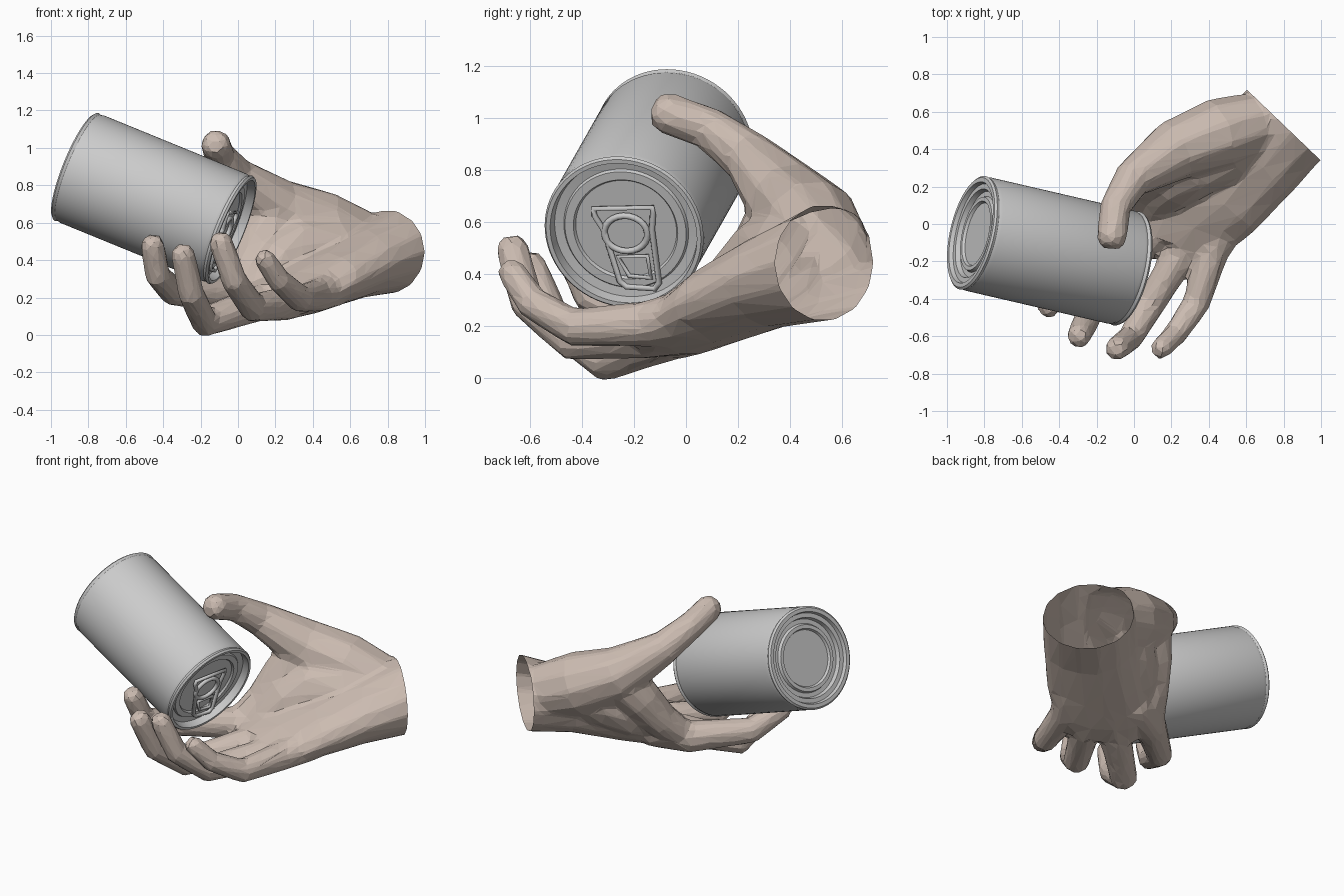
import bpy, bmesh
from math import cos, sin, tau, radians
from mathutils import Vector, Matrix

if "Cube" in bpy.data.objects:
    bpy.data.objects.remove(bpy.data.objects["Cube"])


def add_object(name, data):
    ob = bpy.data.objects.new(name, data)
    bpy.context.collection.objects.link(ob)
    return ob


def loft(bm, rings):
    """Skin a list of equal-sized rings of points and close both ends."""
    vr = [[bm.verts.new(p) for p in ring] for ring in rings]
    n = len(vr[0])
    for a, b in zip(vr, vr[1:]):
        for i in range(n):
            bm.faces.new((a[i], a[(i + 1) % n], b[(i + 1) % n], b[i]))
    bm.faces.new(vr[0][::-1])
    bm.faces.new(vr[-1])


def digit(bm, path, n=10):
    """Tapered tube through (x, y, z, radius) joints with a rounded tip."""
    pts = [(Vector(p[:3]), p[3]) for p in path]
    (p0, _), (p1, r1) = pts[-2:]
    d = (p1 - p0).normalized()
    pts[-1:] = [(p1 - d * r1 * 0.8, r1), (p1 - d * r1 * 0.25, r1 * 0.82), (p1, r1 * 0.4)]
    rings = []
    for i, (p, r) in enumerate(pts):
        t = (pts[min(i + 1, len(pts) - 1)][0] - pts[max(i - 1, 0)][0]).normalized()
        u = t.cross(Vector((0.75, -0.4, 0.5))).normalized()
        v = t.cross(u)
        rings.append([p + (u * cos(tau * k / n) + v * sin(tau * k / n)) * r for k in range(n)])
    loft(bm, rings)


# ---- hand: overlapping palm and digits, fused then reduced to flat facets
bm = bmesh.new()

# palm sections: centre, across direction, half width, half thickness
palm = [((0.97, 0.70, 0.47), (0.72, -0.69, 0.0), 0.275, 0.225),
        ((0.80, 0.53, 0.445), (0.72, -0.69, 0.0), 0.275, 0.225),
        ((0.63, 0.34, 0.38), (0.72, -0.69, 0.0), 0.275, 0.185),
        ((0.43, 0.15, 0.29), (0.75, -0.66, 0.0), 0.29, 0.155),
        ((0.26, 0.01, 0.215), (0.86, -0.5, 0.0), 0.30, 0.125),
        ((0.17, -0.10, 0.175), (0.9, -0.43, 0.0), 0.27, 0.095)]
rings = []
for c, across, w, t in palm:
    c, a = Vector(c), Vector(across).normalized()
    rings.append([c + a * w * cos(tau * k / 14) + Vector((0, 0, t * sin(tau * k / 14)))
                  for k in range(14)])
loft(bm, rings)

digits = {
    "thumb": [(0.72, 0.56, 0.48, 0.16), (0.45, 0.48, 0.58, 0.195), (0.21, 0.39, 0.68, 0.165),
              (-0.01, 0.24, 0.85, 0.105), (-0.10, 0.09, 0.96, 0.085), (-0.125, -0.13, 1.04, 0.083)],
    "thumb_mound": [(0.72, 0.50, 0.46, 0.15), (0.52, 0.40, 0.47, 0.17), (0.33, 0.33, 0.46, 0.18),
                    (0.20, 0.22, 0.36, 0.16), (0.06, 0.06, 0.22, 0.10)],
    "thumb_web": [(0.22, 0.39, 0.66, 0.14), (0.12, 0.30, 0.50, 0.13), (0.04, 0.20, 0.34, 0.11),
                  (-0.07, 0.06, 0.20, 0.09)],
    "index": [(0.15, 0.17, 0.24, 0.10), (-0.07, 0.07, 0.215, 0.10), (-0.35, -0.18, 0.235, 0.08),
              (-0.43, -0.37, 0.32, 0.07), (-0.465, -0.46, 0.53, 0.066)],
    "middle": [(0.25, 0.08, 0.20, 0.10), (0.09, -0.07, 0.165, 0.10), (-0.18, -0.31, 0.07, 0.085),
               (-0.25, -0.51, 0.22, 0.072), (-0.305, -0.62, 0.48, 0.066)],
    "ring": [(0.38, 0.02, 0.21, 0.10), (0.26, -0.14, 0.17, 0.095), (0.08, -0.44, 0.145, 0.08),
             (-0.02, -0.61, 0.29, 0.07), (-0.11, -0.68, 0.545, 0.066)],
    "little": [(0.52, 0.03, 0.25, 0.10), (0.42, -0.15, 0.21, 0.09), (0.33, -0.43, 0.195, 0.075),
               (0.22, -0.59, 0.29, 0.065), (0.12, -0.69, 0.44, 0.058)],
}
for path in digits.values():
    digit(bm, path)
bmesh.ops.recalc_face_normals(bm, faces=bm.faces)
me = bpy.data.meshes.new("hand")
bm.to_mesh(me)
bm.free()
hand = add_object("hand", me)

m = hand.modifiers.new("fuse", 'REMESH')
m.mode, m.voxel_size = 'VOXEL', 0.016
m = hand.modifiers.new("soften", 'SMOOTH')
m.factor, m.iterations = 0.5, 10
m = hand.modifiers.new("facet", 'DECIMATE')
m.ratio = 0.045
dg = bpy.context.evaluated_depsgraph_get()
fused = bpy.data.meshes.new_from_object(hand.evaluated_get(dg))
hand.modifiers.clear()
hand.data = fused

# open cut at the wrist
bm = bmesh.new()
bm.from_mesh(fused)
bmesh.ops.bisect_plane(bm, geom=bm.verts[:] + bm.edges[:] + bm.faces[:],
                       plane_co=(0.80, 0.53, 0.44), plane_no=(0.69, 0.72, 0.0), clear_outer=True)
bm.to_mesh(fused)
bm.free()
for p in fused.polygons:
    p.use_smooth = False
skin = bpy.data.materials.new("skin")
skin.diffuse_color = (0.60, 0.50, 0.44, 1)
skin.use_nodes = True
skin.node_tree.nodes["Principled BSDF"].inputs["Base Color"].default_value = skin.diffuse_color
fused.materials.clear()
fused.materials.append(skin)

# ---- can: local z runs from the plain end to the tab end
base, end = Vector((-0.872, -0.045, 0.902)), Vector((-0.03, -0.24, 0.558))
axis = (end - base).normalized()
L = (end - base).length
up = (Vector((0, 0, 1)) - axis * axis.z).normalized()
side = up.cross(axis)
frame = Matrix((side, up, axis)).transposed().to_4x4()
frame.translation = base

profile = [(0, .045), (.17, .045), (.178, .03), (.20, .03), (.208, .048), (.235, .048),
           (.243, .022), (.27, .022), (.277, .0), (.300, .0), (.311, .01), (.305, .026),
           (.31, .045), (.31, L - .045), (.304, L - .028), (.312, L - .012), (.304, L),
           (.288, L), (.28, L - .045), (.245, L - .05), (.238, L - .038), (.205, L - .038),
           (.198, L - .05), (0, L - .05)]
bm = bmesh.new()
vs = [bm.verts.new((r, 0, z)) for r, z in profile]
es = [bm.edges.new(p) for p in zip(vs, vs[1:])]
bmesh.ops.spin(bm, geom=vs + es, cent=(0, 0, 0), axis=(0, 0, 1), angle=tau, steps=72)
bmesh.ops.remove_doubles(bm, verts=bm.verts, dist=0.0005)
bmesh.ops.recalc_face_normals(bm, faces=bm.faces)
me = bpy.data.meshes.new("can")
bm.to_mesh(me)
bm.free()
can = add_object("can", me)
can.matrix_world = frame
bpy.context.view_layer.objects.active = can
can.select_set(True)
bpy.ops.object.shade_smooth_by_angle(angle=radians(30))


# ---- pull tab: closed wire outlines lying on the lid
def wire(name, pts, thick):
    cu = bpy.data.curves.new(name, 'CURVE')
    cu.dimensions = '3D'
    cu.bevel_depth, cu.bevel_resolution = thick, 2
    sp = cu.splines.new('POLY')
    sp.points.add(len(pts) - 1)
    for q, (x, y) in zip(sp.points, pts):
        q.co = (x, y, 0, 1)
    sp.use_cyclic_u = True
    ob = add_object(name, cu)
    ob.matrix_world = frame @ Matrix.Translation((0, 0, L - .034)) @ Matrix.Rotation(0.02, 4, 'Z')


def oval(cy, rx, ry, n=24):
    return [(rx * cos(tau * k / n), cy + ry * sin(tau * k / n)) for k in range(n)]


wire("tab_outline", [(-.115, .09), (.115, .09), (.115, .06), (.105, .0), (.11, -.22),
                     (.09, -.245), (-.02, -.235), (-.045, -.21), (-.085, .0), (-.115, .06)], .012)
wire("tab_finger_hole", oval(-.015, .085, .073), .013)
wire("tab_rivet_slot", [(-.04, -.11), (.075, -.11), (.08, -.20), (-.005, -.19)], .010)
